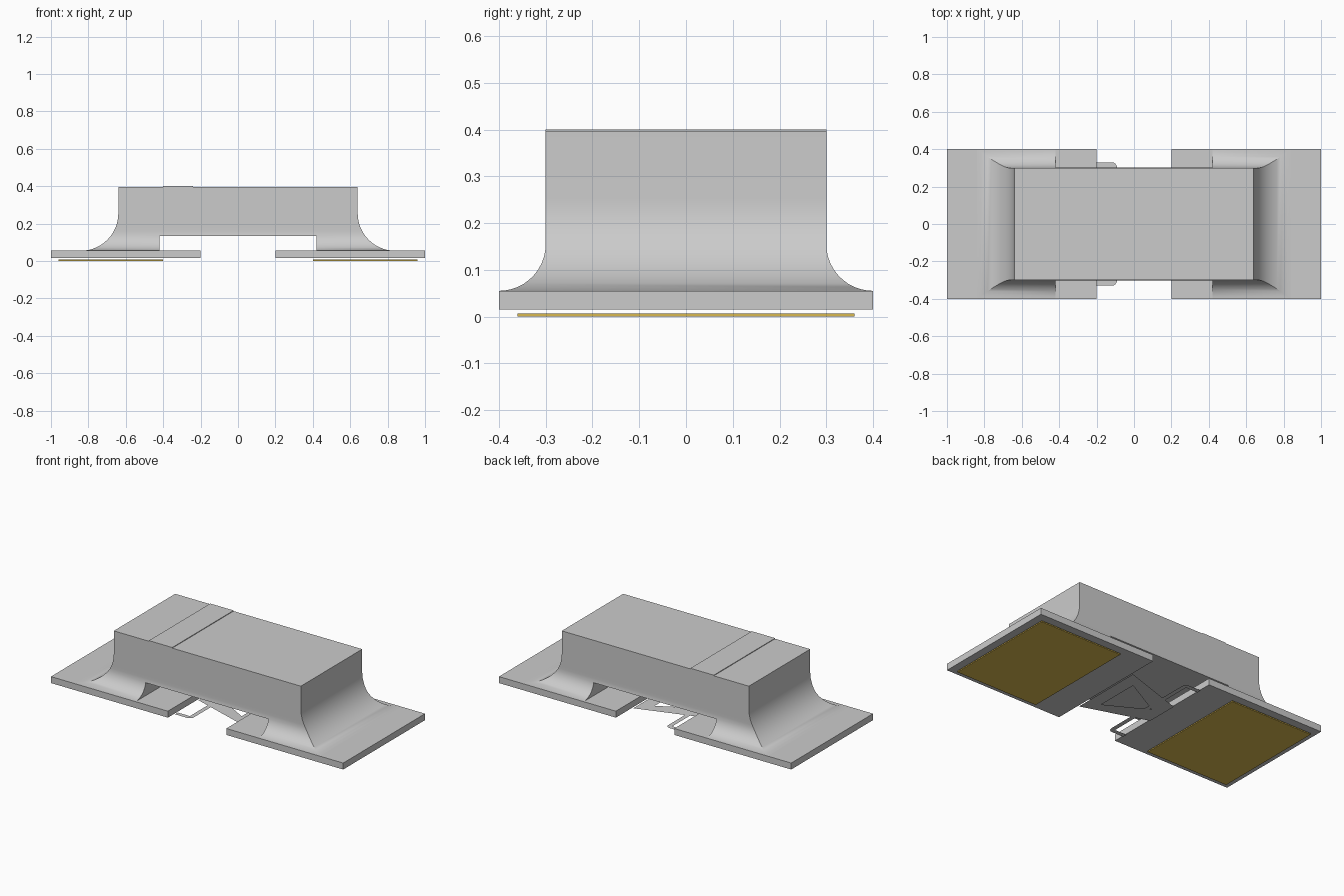
import bpy, bmesh, math

cube = bpy.data.objects.get("Cube")
if cube:
    bpy.data.objects.remove(cube, do_unlink=True)


def material(name, rgb):
    m = bpy.data.materials.new(name)
    m.use_nodes = True
    m.diffuse_color = (*rgb, 1)
    m.node_tree.nodes["Principled BSDF"].inputs["Base Color"].default_value = (*rgb, 1)
    return m


GREY = material("light_grey", (0.6, 0.6, 0.6))
GOLD = material("gold", (0.70, 0.49, 0.08))


def mesh_object(name, verts, faces, mat):
    me = bpy.data.meshes.new(name)
    me.from_pydata(verts, [], faces)
    bm = bmesh.new()
    bm.from_mesh(me)
    bmesh.ops.recalc_face_normals(bm, faces=bm.faces)
    bm.to_mesh(me)
    bm.free()
    me.materials.append(mat)
    ob = bpy.data.objects.new(name, me)
    bpy.context.collection.objects.link(ob)
    return ob


def box(name, x0, x1, y, z0, z1, mat):
    """Box from x0 to x1, symmetric in y."""
    verts = [(px, py, pz) for pz in (z0, z1)
             for px, py in ((x0, -y), (x1, -y), (x1, y), (x0, y))]
    faces = [(3, 2, 1, 0), (4, 5, 6, 7)]
    faces += [(i, (i + 1) % 4, 4 + (i + 1) % 4, 4 + i) for i in range(4)]
    return mesh_object(name, verts, faces, mat)


# Body: stacked rectangles whose sides flare out in concave arcs at the foot
BASE, TOP, RX, RY = 0.055, 0.396, 0.20, 0.10
STEPS = 16
rings = [(0.64, 0.30, TOP)]
for k in range(STEPS + 1):
    t = math.pi / 2 * k / STEPS
    z = BASE + RX * (1 - math.sin(t))
    dip = max(0.0, BASE + RY - z)
    rings.append((0.64 + RX * (1 - math.cos(t)),
                  0.30 + RY - math.sqrt(max(0.0, RY ** 2 - dip ** 2)), z))
verts, faces = [], [(0, 1, 2, 3)]
for x, y, z in rings:
    verts += [(-x, -y, z), (x, -y, z), (x, y, z), (-x, y, z)]
for r in range(len(rings) - 1):
    a, b = 4 * r, 4 * r + 4
    faces += [(a + i, a + (i + 1) % 4, b + (i + 1) % 4, b + i) for i in range(4)]
last = 4 * (len(rings) - 1)
faces.append((last + 3, last + 2, last + 1, last))
body = mesh_object("body", verts, faces, GREY)

# Tunnel cut under the body
cutter = box("tunnel_cutter", -0.42, 0.42, 0.6, -0.1, 0.135, GREY)
cutter.hide_render = True
cut = body.modifiers.new("tunnel", "BOOLEAN")
cut.operation = "DIFFERENCE"
cut.solver = "EXACT"
cut.object = cutter
bpy.ops.object.select_all(action="DESELECT")
bpy.context.view_layer.objects.active = body
body.select_set(True)
bpy.ops.object.modifier_apply(modifier=cut.name)
bpy.data.objects.remove(cutter, do_unlink=True)
bpy.ops.object.shade_smooth_by_angle(angle=math.radians(30))

# Raised band across the top
box("top_band", -0.40, -0.24, 0.30, TOP, 0.40, GREY)

# Base plates and contact pads
for side, s in (("left", 1), ("right", -1)):
    box(side + "_base_plate", *sorted((0.2 * s, 1.0 * s)), 0.40, 0.015, BASE, GREY)
    box(side + "_contact_pad", *sorted((0.4 * s, 0.96 * s)), 0.36, 0.0, 0.007, GOLD)

# Flat tapered link with a triangular window
Z = 0.008
outer = [(0.2, -0.23), (0.2, 0.23), (-0.2, 0.10), (-0.2, -0.10)]
inner = [(0.12, -0.135), (0.12, 0.135), (-0.127, 0)]
mesh_object("link_plate", [(x, y, Z) for x, y in outer + inner],
            [(0, 1, 5, 4), (1, 2, 6, 5), (2, 3, 6), (3, 0, 4, 6)], GREY)


# Flat U-shaped strip with rounded corners
def u_path(x, y, r):
    pts = [(-0.2, -y)]
    for sy, a0 in ((-1, -90), (1, 0)):
        for k in range(5):
            a = math.radians(a0 + 90 * k / 4)
            pts.append((x - r + r * math.cos(a), sy * (y - r) + r * math.sin(a)))
    return pts + [(-0.2, y)]


out, inn = u_path(-0.09, 0.33, 0.03), u_path(-0.118, 0.302, 0.005)
n = len(out)
mesh_object("u_strip", [(x, y, Z + 0.001) for x, y in out + inn],
            [(i, i + 1, n + i + 1, n + i) for i in range(n - 1)], GREY)
